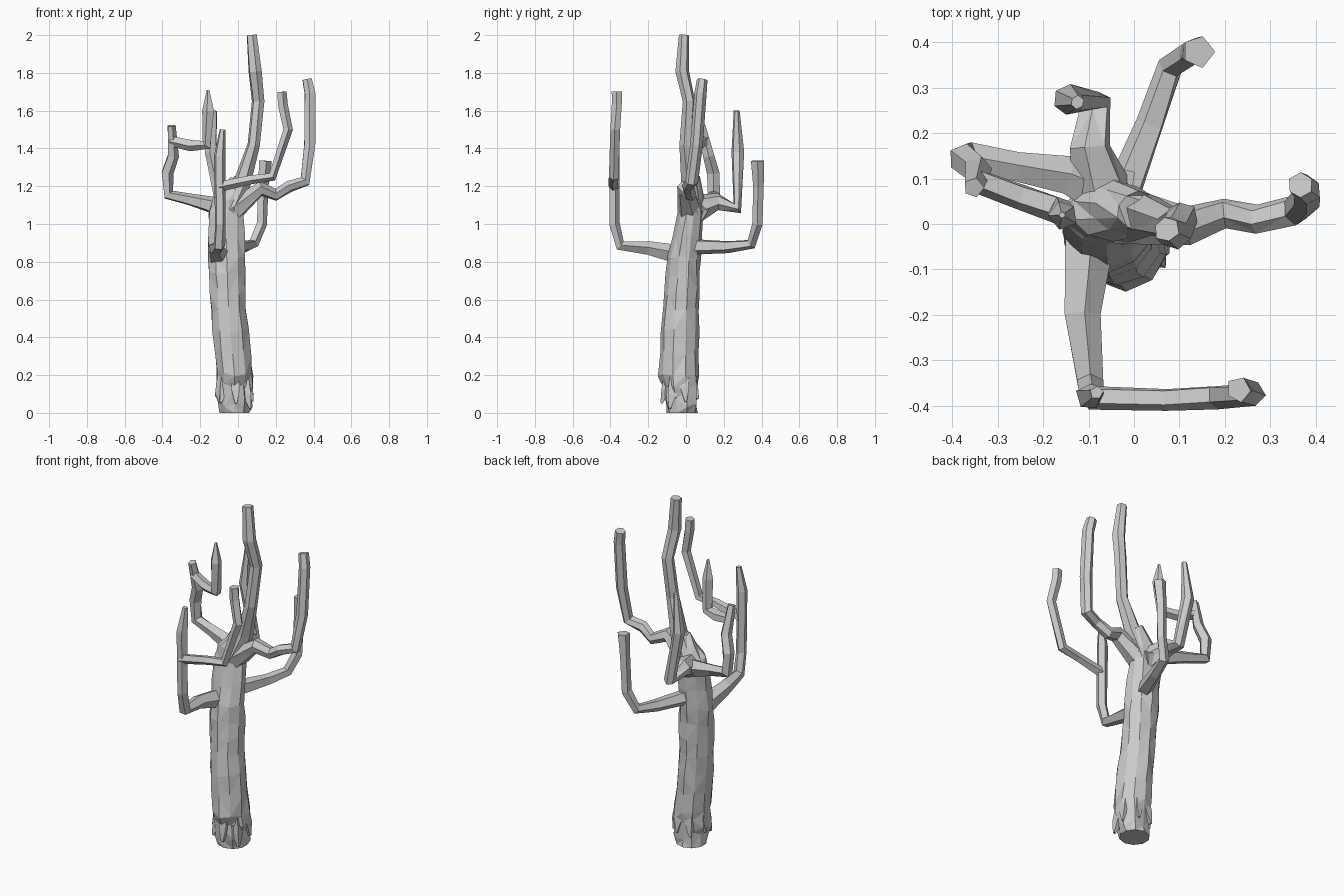
import bpy, bmesh, random
from math import sin, cos, pi
from mathutils import Vector

random.seed(7)


def skin(name, rings, triangulate=False):
    """Join rings of points into a closed flat-shaded tube."""
    bm = bmesh.new()
    loops = [[bm.verts.new(p) for p in r] for r in rings]
    n = len(loops[0])
    for a, b in zip(loops, loops[1:]):
        for i in range(n):
            j = (i + 1) % n
            bm.faces.new((a[i], a[j], b[j], b[i]))
    bm.faces.new(loops[0][::-1])
    bm.faces.new(loops[-1])
    if triangulate:
        bmesh.ops.triangulate(bm, faces=bm.faces[:])
    bmesh.ops.recalc_face_normals(bm, faces=bm.faces[:])
    mesh = bpy.data.meshes.new(name)
    bm.to_mesh(mesh)
    bm.free()
    ob = bpy.data.objects.new(name, mesh)
    bpy.context.collection.objects.link(ob)
    return ob


def branch(name, path, root=0.03, mid=0.03, tip=0.025, sides=5):
    """Sweep a rough polygon along a path: thick root, even middle, own tip radius."""
    pts = [Vector(p) for p in path]
    last = len(pts) - 1
    t_old = (pts[1] - pts[0]).normalized()
    u = t_old.orthogonal().normalized()
    rings = []
    for k, p in enumerate(pts):
        d_in = (p - pts[k - 1]).normalized() if k else t_old
        d_out = (pts[k + 1] - p).normalized() if k < last else d_in
        t = (d_in + d_out).normalized()
        u = t_old.rotation_difference(t) @ u
        u = (u - t * u.dot(t)).normalized()
        v = t.cross(u)
        t_old = t
        base = root if k == 0 else tip if k == last else (root + 2 * mid) / 3 if k == 1 else mid
        ring = []
        for i in range(sides):
            a = 2 * pi * i / sides
            r = base * random.uniform(0.93, 1.12)
            ring.append(p + (u * cos(a) + v * sin(a)) * r)
        rings.append(ring)
    return skin(name, rings, triangulate=sides == 6)


# Trunk: z, centre x, centre y, half width x, half width y; midway rings are added
keys = [
    (0.00, -0.02, -0.02, 0.08, 0.08),
    (0.20, -0.018, -0.038, 0.097, 0.104),
    (0.55, -0.05, -0.027, 0.094, 0.096),
    (0.82, -0.06, -0.01, 0.096, 0.083),
    (1.05, -0.06, 0.022, 0.093, 0.066),
    (1.13, -0.045, 0.03, 0.09, 0.064),
    (1.24, 0.01, 0.028, 0.045, 0.042),
]
sections = []
for a, b in zip(keys, keys[1:]):
    for f in (0, 1 / 3, 2 / 3) if b[0] < 0.9 else (0, 0.5):
        sections.append(Vector(a).lerp(Vector(b), f))
sections.append(Vector(keys[-1]))
rings = []
for z, cx, cy, rx, ry in sections:
    rough = 0.0 if z == 0 else 0.16 if z < 0.15 else 0.06
    ring = []
    for i in range(10):
        a = 2 * pi * (i + 0.5) / 10
        s = 1.03 + random.uniform(-rough, rough)
        dz = random.uniform(-0.25, 0.25) * rough
        ring.append((cx + rx * s * cos(a), cy + ry * s * sin(a), z + dz))
    rings.append(ring)
skin("trunk", rings, triangulate=True)

# Splintered bark flares around the foot of the trunk
for i in range(7):
    a = 2 * pi * i / 7 + 0.3
    low = random.uniform(0.02, 0.09)
    branch("bark_flare", [(-0.018 + d * cos(a), -0.03 + d * sin(a), z)
                          for d, z in ((0.065, low + 0.19), (0.078, low + 0.07), (0.1, low))],
           0.025, 0.032, 0.008, 4)

# Tall central limb
branch("leader", [(-0.04, 0.03, 1.08), (0.03, 0.02, 1.23), (0.085, 0, 1.42),
                  (0.107, 0.015, 1.65), (0.09, -0.02, 1.81), (0.072, -0.012, 2)], 0.07, 0.035, 0.027, 6)

# Right limb with upright end
branch("right_limb", [(-0.03, 0.02, 1.07), (0.12, -0.005, 1.19), (0.2, 0.025, 1.155),
                      (0.27, 0.01, 1.2), (0.355, 0.03, 1.225), (0.38, 0.055, 1.42),
                      (0.38, 0.075, 1.69), (0.367, 0.085, 1.765)], 0.06, 0.032, 0.027, 6)

# Back limb, flared at its broken tip
branch("back_limb", [(-0.04, 0.03, 0.88), (0.035, 0.22, 0.88), (0.08, 0.345, 0.895),
                     (0.125, 0.378, 1), (0.13, 0.382, 1.2), (0.14, 0.38, 1.335)], 0.045, 0.028, 0.035)

# Front limb and the cross limb leaving it
branch("front_limb", [(-0.1, -0.03, 0.835), (-0.115, -0.2, 0.87), (-0.1, -0.35, 0.885),
                      (-0.095, -0.38, 1), (-0.098, -0.38, 1.36), (-0.082, -0.372, 1.5)], 0.056, 0.03, 0.014)
branch("front_cross_limb", [(-0.1, -0.382, 1.2), (0.07, -0.386, 1.235), (0.18, -0.38, 1.25),
                            (0.262, -0.375, 1.5), (0.235, -0.365, 1.63), (0.23, -0.365, 1.7)],
       0.027, 0.026, 0.027)

# Left limb and the cross limb leaving it
branch("left_limb", [(-0.03, 0.05, 1.06), (-0.15, 0.105, 1.105), (-0.26, 0.125, 1.13), (-0.368, 0.145, 1.155),
                     (-0.378, 0.145, 1.27), (-0.345, 0.12, 1.36), (-0.354, 0.08, 1.52)], 0.065, 0.033, 0.022)
branch("left_cross_limb", [(-0.355, 0.1, 1.44), (-0.25, 0.06, 1.415), (-0.165, 0.03, 1.42),
                           (-0.155, 0.02, 1.6), (-0.158, 0.02, 1.71)], 0.028, 0.031, 0.007)

# Rear left limb
branch("rear_left_limb", [(-0.06, 0.05, 1.08), (-0.095, 0.17, 1.115), (-0.085, 0.27, 1.085),
                          (-0.145, 0.272, 1.38), (-0.125, 0.268, 1.6)], 0.07, 0.033, 0.015, 6)
